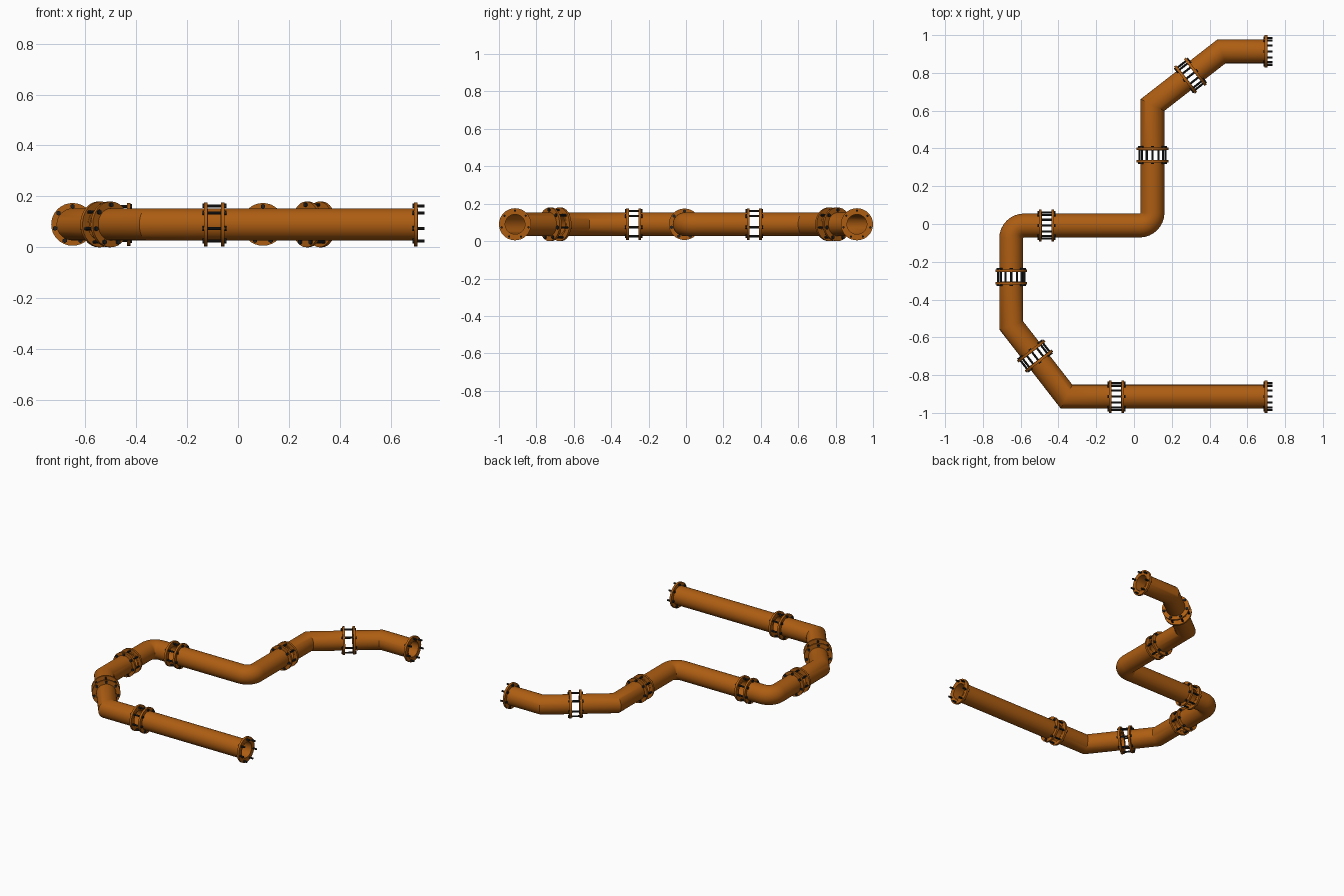
import bpy, bmesh, math
from mathutils import Vector, Matrix

if "Cube" in bpy.data.objects:
    bpy.data.objects.remove(bpy.data.objects["Cube"])

Z = 0.09            # height of the pipe axis
RO, RI = 0.063, 0.053
GAP = 0.026         # flange face to middle of joint
FT = 0.014          # flange thickness
BOLTS = 7
UP = Vector((0, 0, 1))


def material(name, color):
    m = bpy.data.materials.new(name)
    m.diffuse_color = color
    m.use_nodes = True
    m.node_tree.nodes["Principled BSDF"].inputs["Base Color"].default_value = m.diffuse_color
    return m


RUST = material("rust_orange", (0.42, 0.11, 0.006, 1))
DARK = material("dark_steel", (0.015, 0.015, 0.015, 1))


def finish(bm, name, mat):
    bmesh.ops.recalc_face_normals(bm, faces=bm.faces)
    me = bpy.data.meshes.new(name)
    bm.to_mesh(me)
    bm.free()
    ob = bpy.data.objects.new(name, me)
    bpy.context.collection.objects.link(ob)
    me.materials.append(mat)
    bpy.ops.object.select_all(action='DESELECT')
    ob.select_set(True)
    bpy.context.view_layer.objects.active = ob
    bpy.ops.object.shade_smooth_by_angle(angle=math.radians(30))
    return ob


def tube(name, pts, ro, ri, sides=32):
    """Hollow tube swept along a flat path with mitred corners."""
    bm = bmesh.new()
    frames = []
    for i, p in enumerate(pts):
        d0 = (p - pts[i - 1]).normalized() if i else (pts[1] - p).normalized()
        d1 = (pts[i + 1] - p).normalized() if i < len(pts) - 1 else d0
        t = (d0 + d1).normalized()
        frames.append((p, UP.cross(t) / t.dot(d0)))
    rings = [(f, ro) for f in frames] + [(f, ri) for f in reversed(frames)]
    loops = []
    for (p, side), r in rings:
        angles = [2 * math.pi * k / sides for k in range(sides)]
        loops.append([bm.verts.new(p + side * r * math.cos(a) + UP * r * math.sin(a))
                      for a in angles])
    for i, a in enumerate(loops):
        b = loops[(i + 1) % len(loops)]
        for k in range(sides):
            n = (k + 1) % sides
            bm.faces.new((a[k], a[n], b[n], b[k]))
    return finish(bm, name, RUST)


def rod(bm, a, b, r, sides):
    d = b - a
    m = Matrix.Translation((a + b) / 2) @ d.to_track_quat('Z', 'Y').to_matrix().to_4x4()
    bmesh.ops.create_cone(bm, cap_ends=True, segments=sides, radius1=r, radius2=r,
                          depth=d.length, matrix=m)


def flange(tag, face, out, radius):
    """Flange ring plus bolts sticking out of its face and heads behind it."""
    tube("flange_" + tag, [face, face - out * FT], radius, RO - 0.003)
    side = UP.cross(out)
    bm = bmesh.new()
    for k in range(BOLTS):
        a = 2 * math.pi * k / BOLTS
        c = face + (UP * math.cos(a) + side * math.sin(a)) * (radius - 0.013)
        rod(bm, c - out * FT, c + out * GAP, 0.006, 10)
        rod(bm, c - out * (FT + 0.007), c - out * (FT - 0.001), 0.0095, 6)
    finish(bm, "bolts_" + tag, DARK)


def P(x, y):
    return Vector((x, y, Z))


def rounded(prev, c, nxt, r=0.068, n=8):
    """Quarter-turn fillet of a right-angle corner."""
    u, v = (prev - c).normalized(), (nxt - c).normalized()
    o = c + (u + v) * r
    return [o - v * r * math.cos(t) - u * r * math.sin(t)
            for t in (math.pi / 2 * k / n for k in range(n + 1))]


# corners of the pipe run
A, B, C, D = P(0.732, -0.914), P(-0.357, -0.914), P(-0.65, -0.537), P(-0.65, -0.008)
E, F, G, H = P(0.098, -0.008), P(0.098, 0.63), P(0.463, 0.914), P(0.732, 0.914)

# joints between the pipe lengths, with flange radius
joints = [(A, 0.086), (P(-0.093, -0.914), 0.086), (B.lerp(C, 0.57), 0.09),
          (P(-0.65, -0.28), 0.084), (P(-0.463, -0.008), 0.084),
          (P(0.098, 0.365), 0.084), (F.lerp(G, 0.55), 0.09), (H, 0.086)]
bends = [[], [B], [C], rounded(C, D, E), rounded(D, E, F), [F], [G]]

# pipe lengths with a flange at each end
for i, mid in enumerate(bends):
    (s, rs), (e, re) = joints[i], joints[i + 1]
    chain = [s] + mid + [e]
    out_s = (chain[0] - chain[1]).normalized()
    out_e = (chain[-1] - chain[-2]).normalized()
    fs, fe = s - out_s * GAP, e - out_e * GAP
    tube(f"pipe_{i + 1}", [fs + out_s * 0.001] + mid + [fe + out_e * 0.001], RO, RI)
    flange(f"{i + 1}_start", fs, out_s, rs)
    flange(f"{i + 1}_end", fe, out_e, re)
